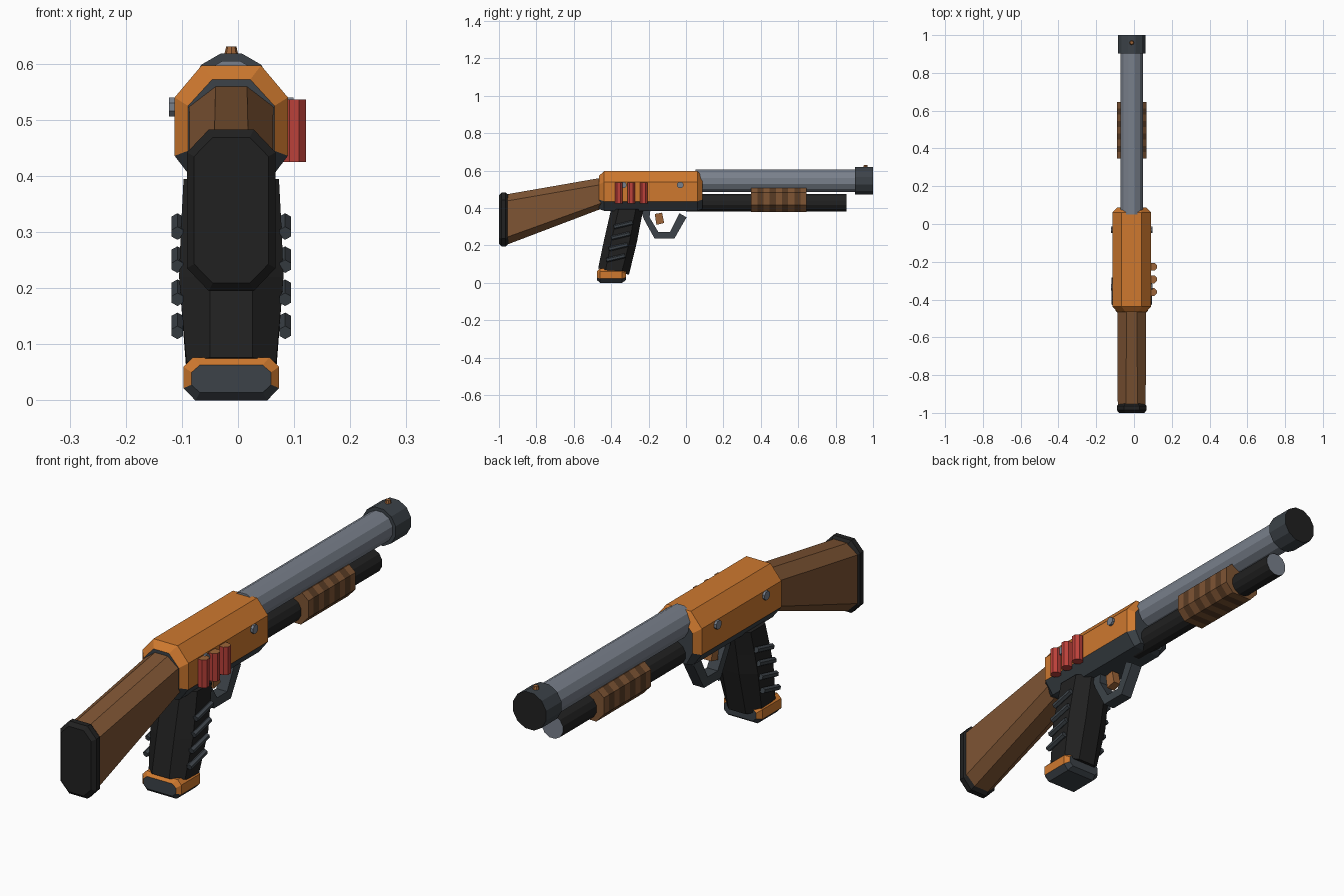
import bpy, bmesh, math
from mathutils import Vector, Matrix

if "Cube" in bpy.data.objects:
    bpy.data.objects.remove(bpy.data.objects["Cube"])

CX = -0.012  # centre plane of the body


def mat(name, r, g, b):
    m = bpy.data.materials.new(name)
    m.diffuse_color = (r, g, b, 1)
    m.use_nodes = True
    m.node_tree.nodes["Principled BSDF"].inputs["Base Color"].default_value = m.diffuse_color
    return m


ORANGE = mat("orange", 0.62, 0.19, 0.028)
STEEL = mat("steel grey", 0.19, 0.215, 0.26)
DARK = mat("dark grey", 0.045, 0.055, 0.065)
BLACK = mat("black", 0.015, 0.015, 0.015)
WOOD = mat("wood", 0.21, 0.09, 0.034)
DARKWOOD = mat("dark wood", 0.1, 0.045, 0.018)
RED = mat("red", 0.5, 0.052, 0.042)
COPPER = mat("copper", 0.34, 0.13, 0.04)


def finish(name, bm, mats, rule=None):
    """Turn a bmesh into an object, choosing a material slot per face."""
    bmesh.ops.recalc_face_normals(bm, faces=bm.faces)
    bm.normal_update()
    if rule:
        for f in bm.faces:
            f.material_index = rule(f.calc_center_median(), f.normal)
    me = bpy.data.meshes.new(name)
    bm.to_mesh(me)
    bm.free()
    for m in mats:
        me.materials.append(m)
    ob = bpy.data.objects.new(name, me)
    bpy.context.collection.objects.link(ob)
    return ob


def loft(name, rings, mats, rule=None):
    """Skin a list of closed point rings and cap both ends."""
    bm = bmesh.new()
    vs = [[bm.verts.new(p) for p in ring] for ring in rings]
    n = len(vs[0])
    for a, b in zip(vs, vs[1:]):
        for i in range(n):
            j = (i + 1) % n
            bm.faces.new((a[i], a[j], b[j], b[i]))
    bm.faces.new(vs[0])
    bm.faces.new(vs[-1])
    return finish(name, bm, mats, rule)


def section(y, half):
    """Mirror a right-hand (x, z) half profile into a full ring at y."""
    pts = [(x, z) for x, z in half] + [(-x, z) for x, z in reversed(half)]
    return [(CX + x, y, z) for x, z in pts]


def rod(name, a, b, r, sides, mats, rule=None, turn=0.0, r2=None):
    """Cylinder between two points."""
    a, b = Vector(a), Vector(b)
    d = b - a
    bm = bmesh.new()
    bmesh.ops.create_cone(bm, cap_ends=True, segments=sides, radius1=r,
                          radius2=r if r2 is None else r2, depth=d.length)
    m = (Matrix.Translation((a + b) / 2) @ d.to_track_quat('Z', 'Y').to_matrix().to_4x4()
         @ Matrix.Rotation(turn, 4, 'Z'))
    bmesh.ops.transform(bm, matrix=m, verts=bm.verts)
    return finish(name, bm, mats, rule)


def plate(name, outline, hw, mats):
    """Side outline in (y, z) extruded across x."""
    bm = bmesh.new()
    f = bm.faces.new([bm.verts.new((CX - hw, y, z)) for y, z in outline])
    g = bmesh.ops.extrude_face_region(bm, geom=[f])
    bmesh.ops.translate(bm, vec=(2 * hw, 0, 0),
                        verts=[e for e in g["geom"] if isinstance(e, bmesh.types.BMVert)])
    return finish(name, bm, mats)


# Receiver: orange shell, dark underside and end faces
full = [(0.053, 0.597), (0.101, 0.54), (0.101, 0.436), (0.062, 0.385)]
inset = [(0.034, 0.572), (0.077, 0.525), (0.077, 0.445), (0.05, 0.395)]
loft("receiver",
     [section(-0.465, inset), section(-0.438, full), section(0.062, full), section(0.087, inset)],
     [ORANGE, DARK], lambda c, n: int(c.z < 0.43 or abs(n.y) > 0.95))

# Barrel, muzzle and bead sight
rod("barrel", (CX, 0.05, 0.545), (CX, 0.96, 0.545), 0.062, 12, [STEEL], turn=math.pi / 12)
rod("muzzle", (CX, 0.903, 0.545), (CX, 1.0, 0.545), 0.0755, 12, [DARK, BLACK],
    lambda c, n: int(n.y > 0.9), turn=math.pi / 12)
rod("bead_sight", (CX, 0.96, 0.61), (CX, 0.96, 0.631), 0.014, 8, [COPPER], r2=0.009)

# Magazine tube with a steel end
rod("magazine_tube", (CX, 0.0, 0.429), (CX, 0.857, 0.429), 0.048, 12, [BLACK, STEEL],
    lambda c, n: int(n.y > 0.9), turn=math.pi / 12)

# Pump fore-end with alternating bands
pump = [(0.05, 0.506), (0.078, 0.482), (0.078, 0.415), (0.045, 0.379)]
y0, y1, bands = 0.348, 0.645, 9
step = (y1 - y0) / bands
loft("pump_grip", [section(y0 + i * step, pump) for i in range(bands + 1)], [WOOD, DARKWOOD],
     lambda c, n: 0 if abs(n.y) > 0.9 else int((c.y - y0) / step) % 2)

# Wooden stock and black butt pad
loft("stock",
     [section(-0.955, [(0.03, 0.474), (0.074, 0.438), (0.074, 0.245), (0.034, 0.205)]),
      section(-0.455, [(0.028, 0.561), (0.075, 0.525), (0.075, 0.425), (0.034, 0.395)])], [WOOD])
pad = [(0.04, 0.483), (0.079, 0.442), (0.079, 0.236), (0.04, 0.195)]
pad_in = [(0.033, 0.469), (0.066, 0.435), (0.066, 0.243), (0.033, 0.209)]
loft("butt_pad", [section(-1.0, pad_in), section(-0.986, pad), section(-0.964, pad),
                  section(-0.947, pad_in)], [BLACK])


# Pistol grip, skinned upward with a chamfered section
def grip_ring(z, back, front, hw, tilt=0.0):
    c, f = 0.04, 0.038
    half = [(f, front), (hw, front - c), (hw, back + c), (f, back)]
    mid = (front + back) / 2
    pts = half + [(-x, y) for x, y in reversed(half)]
    return [(CX + x, y, z - tilt * (y - mid)) for x, y in pts]


loft("grip", [grip_ring(0.06, -0.47, -0.305, 0.08, 0.2), grip_ring(0.22, -0.44, -0.262, 0.093),
              grip_ring(0.30, -0.422, -0.247, 0.09), grip_ring(0.395, -0.40, -0.228, 0.085)],
     [BLACK])

# Grip ribs on both sides
for s, side in ((-1, "left"), (1, "right")):
    for i in range(4):
        z = 0.133 + 0.059 * i
        y = -0.376 + 0.0135 * i
        x = CX + s * 0.096
        rod(f"grip_rib_{side}_{i + 1}", (x, y - 0.05, z - 0.012), (x, y + 0.05, z + 0.012),
            0.012, 6, [DARK])

# Grip base: orange with dark underside and rear face
base = [(0.068, 0.077), (0.085, 0.06), (0.085, 0.022), (0.064, 0.0)]
base_in = [(0.056, 0.063), (0.071, 0.05), (0.071, 0.028), (0.056, 0.014)]
loft("grip_base", [section(-0.475, base_in), section(-0.46, base), section(-0.342, base),
                   section(-0.322, base_in)],
     [ORANGE, DARK], lambda c, n: int(c.z < 0.025 or abs(n.y) > 0.95))

# Trigger guard and trigger
plate("trigger_guard",
      [(-0.242, 0.39), (-0.225, 0.34), (-0.168, 0.237), (-0.062, 0.237), (0.003, 0.35),
       (-0.035, 0.372), (-0.085, 0.272), (-0.148, 0.272), (-0.195, 0.35), (-0.19, 0.39)],
      0.024, [DARK])
plate("trigger", [(-0.167, 0.368), (-0.158, 0.31), (-0.117, 0.32), (-0.128, 0.375)],
      0.017, [COPPER])

# Cross pins through the receiver
for name, y in (("front_pin", -0.031), ("rear_pin", -0.335)):
    rod(name, (CX - 0.111, y, 0.523), (CX + 0.111, y, 0.523), 0.018, 8, [STEEL],
        turn=math.pi / 8)

# Spare shells on the right side, copper on top
for i in range(3):
    y = -0.36 + 0.067 * i
    rod(f"shell_{i + 1}", (0.1, y, 0.425), (0.1, y, 0.536), 0.0225, 8, [RED, COPPER],
        lambda c, n: int(n.z > 0.9), turn=math.pi / 8)
